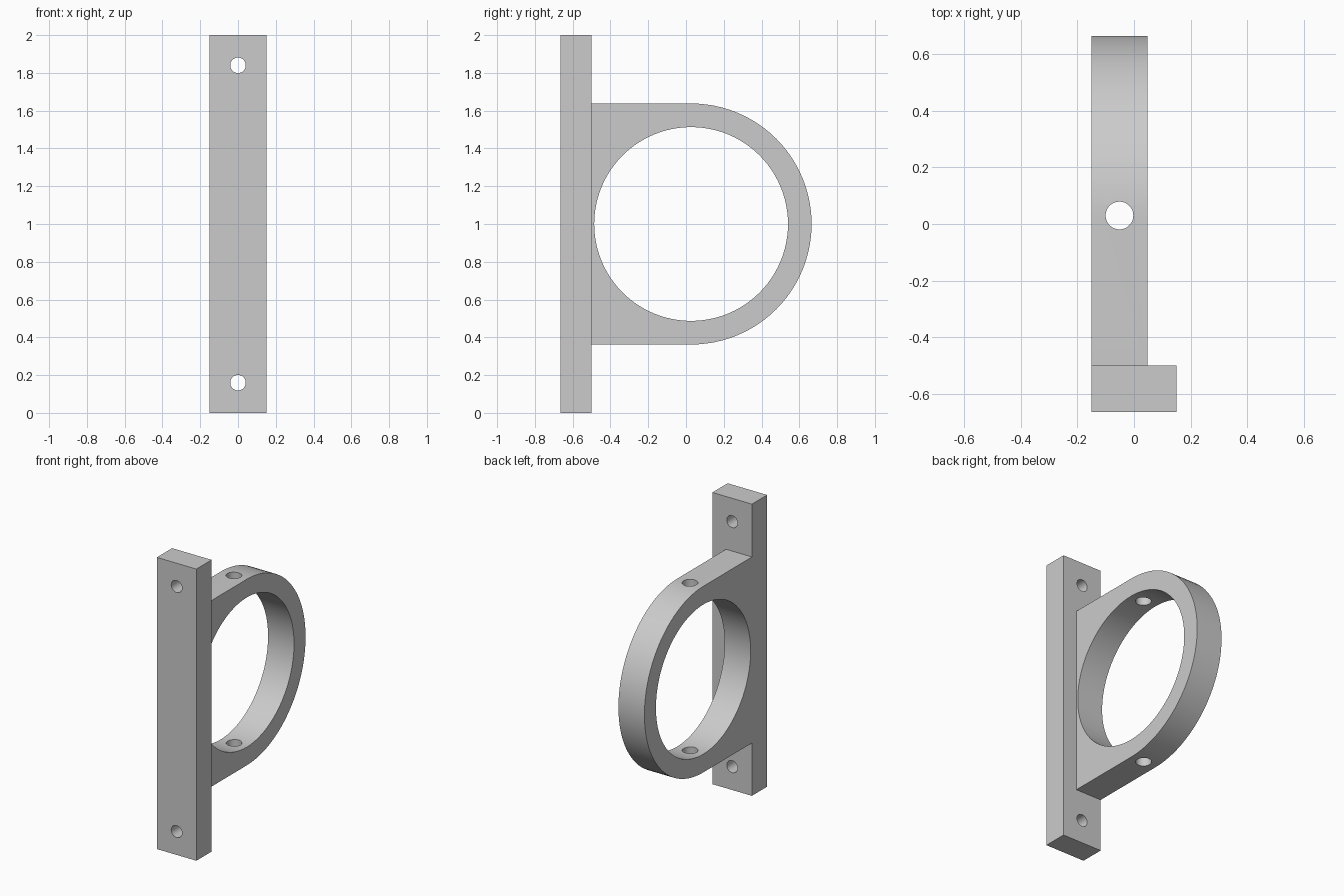
import bpy, bmesh, math
from mathutils import Matrix

if "Cube" in bpy.data.objects:
    bpy.data.objects.remove(bpy.data.objects["Cube"], do_unlink=True)

CY, CZ = 0.027, 1.0            # ring centre
OUTER, INNER = 0.638, 0.513    # ring radii
X0, X1 = -0.15, 0.047          # ring thickness span
BACK = -0.5                    # rear face of the mounting plate

grey = bpy.data.materials.new("plain grey")
grey.use_nodes = True
grey.diffuse_color = (0.6, 0.6, 0.6, 1)
grey.node_tree.nodes["Principled BSDF"].inputs["Base Color"].default_value = (0.6, 0.6, 0.6, 1)


def prism(name, profile, x0, x1):
    """Extrude a (y, z) outline along x."""
    bm = bmesh.new()
    face = bm.faces.new([bm.verts.new((x0, y, z)) for y, z in profile])
    ext = bmesh.ops.extrude_face_region(bm, geom=[face])
    verts = [v for v in ext["geom"] if isinstance(v, bmesh.types.BMVert)]
    bmesh.ops.translate(bm, verts=verts, vec=(x1 - x0, 0, 0))
    bmesh.ops.recalc_face_normals(bm, faces=bm.faces)
    mesh = bpy.data.meshes.new(name)
    bm.to_mesh(mesh)
    bm.free()
    mesh.materials.append(grey)
    obj = bpy.data.objects.new(name, mesh)
    bpy.context.collection.objects.link(obj)
    return obj


def drill(obj, centre, radius, axis, depth, sides=48):
    """Cut a round hole along the given axis."""
    turn = {"X": Matrix.Rotation(math.pi / 2, 4, "Y"),
            "Y": Matrix.Rotation(math.pi / 2, 4, "X"),
            "Z": Matrix.Identity(4)}[axis]
    bm = bmesh.new()
    bmesh.ops.create_cone(bm, cap_ends=True, segments=sides, radius1=radius,
                          radius2=radius, depth=depth,
                          matrix=Matrix.Translation(centre) @ turn)
    mesh = bpy.data.meshes.new("hole_cutter")
    bm.to_mesh(mesh)
    bm.free()
    mesh.materials.append(grey)
    cutter = bpy.data.objects.new("hole_cutter", mesh)
    cutter.hide_render = True
    bpy.context.collection.objects.link(cutter)
    bpy.context.view_layer.objects.active = obj
    mod = obj.modifiers.new("hole", "BOOLEAN")
    mod.operation, mod.solver, mod.object = "DIFFERENCE", "EXACT", cutter
    bpy.ops.object.modifier_apply(modifier=mod.name)
    bpy.data.objects.remove(cutter, do_unlink=True)


# Mounting plate with two screw holes
plate = prism("mounting_plate", [(-0.665, 0), (BACK, 0), (BACK, 2), (-0.665, 2)], -0.15, 0.15)
for z in (0.16, 1.84):
    drill(plate, (0, -0.58, z), 0.041, "Y", 0.5)

# Ring holder: straight sides ending in a half circle
arc = [(CY + OUTER * math.cos(a), CZ + OUTER * math.sin(a))
       for a in (math.pi * (i / 48 - 0.5) for i in range(49))]
ring = prism("ring_holder", [(BACK, CZ - OUTER)] + arc + [(BACK, CZ + OUTER)], X0, X1)
drill(ring, ((X0 + X1) / 2, CY, CZ), INNER, "X", 1, 96)

# Vertical set-screw holes through the top and bottom of the ring
drill(ring, ((X0 + X1) / 2, 0.03, CZ), 0.049, "Z", 2)

# Smooth the round surfaces, keep edges sharp
for obj in (plate, ring):
    bpy.ops.object.select_all(action="DESELECT")
    obj.select_set(True)
    bpy.context.view_layer.objects.active = obj
    bpy.ops.object.shade_smooth_by_angle(angle=math.radians(30))
